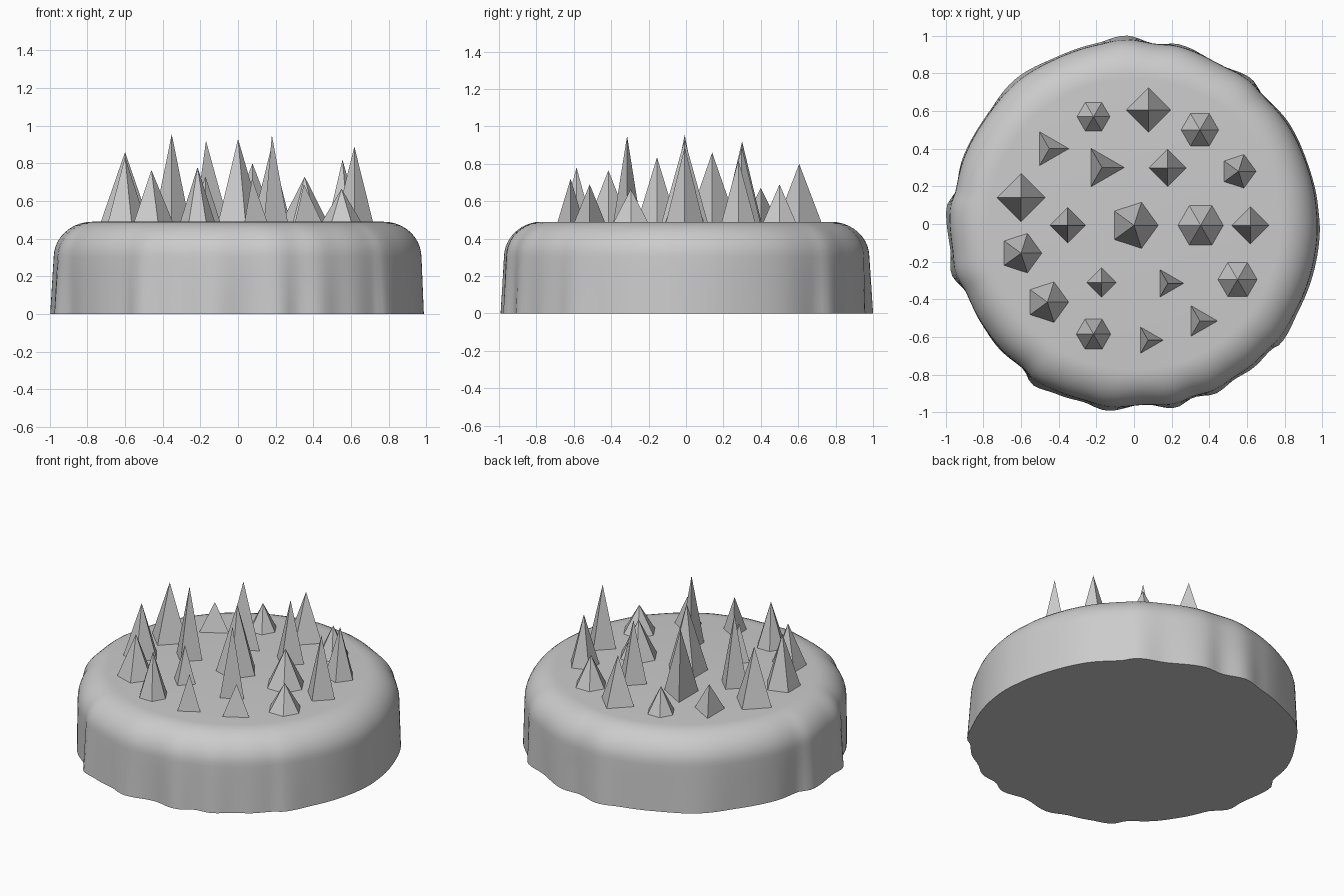
import bpy
import bmesh
from math import sin, cos, pi, radians

old = bpy.data.objects.get("Cube")
if old:
    bpy.data.objects.remove(old, do_unlink=True)

TOP_Z = 0.49          # height of the flat top
SHOULDER = 0.19       # radius of the rounded shoulder
WALL = 0.965          # wall radius without the ripples
SEGMENTS = 180

stone = bpy.data.materials.new("plain grey")
stone.use_nodes = True
grey = (0.6, 0.6, 0.6, 1)
stone.diffuse_color = grey
stone.node_tree.nodes["Principled BSDF"].inputs["Base Color"].default_value = grey

# Ripples of the foot: angle in degrees, bulge in thousandths
RIPPLES = [
    (6, 17), (19, 12), (33, 17), (45, 4), (51, 27), (62, -4), (76, 19),
    (83, -2), (93, 37), (102, 15), (114, 13), (129, 30), (145, 7), (159, 10),
    (169, -3), (175, 35), (188, 20), (195, 41), (203, -5), (213, 3), (223, 11),
    (232, 3), (238, 45), (246, 27), (254, 18), (261, 37), (273, -6), (283, 35),
    (289, 9), (296, 35), (303, 18), (310, 28), (317, 22), (321, 41), (333, 23),
    (343, 23), (357, 23), (366, 17),
]


def ripple(angle):
    """Eased blend between neighbouring ripple points."""
    if angle < RIPPLES[0][0]:
        angle += 360
    for (a, low), (b, high) in zip(RIPPLES, RIPPLES[1:]):
        if a <= angle <= b:
            blend = (1 - cos(pi * (angle - a) / (b - a))) / 2
            return (low + (high - low) * blend) / 1000
    return 0


def finish(obj, name):
    obj.name = name
    obj.data.name = name
    obj.data.materials.append(stone)


def build_body():
    # Profile rows: radius, height, share of the ripple
    spring = TOP_Z - SHOULDER
    rows = [(WALL, spring * i / 4, 1 - 0.55 * i / 4) for i in range(5)]
    for i in range(1, 11):
        t = i / 10 * pi / 2
        rows.append((WALL - SHOULDER * (1 - cos(t)),
                     spring + SHOULDER * sin(t), 0.45 * cos(t)))

    bm = bmesh.new()
    rings = []
    for radius, z, share in rows:
        ring = []
        for i in range(SEGMENTS):
            angle = 360 * i / SEGMENTS
            r = radius + share * ripple(angle)
            ring.append(bm.verts.new((r * cos(radians(angle)),
                                      r * sin(radians(angle)), z)))
        rings.append(ring)
    for lower, upper in zip(rings, rings[1:]):
        for i in range(SEGMENTS):
            j = (i + 1) % SEGMENTS
            bm.faces.new((lower[i], lower[j], upper[j], upper[i]))
    bm.faces.new(rings[-1])
    bm.faces.new(rings[0][::-1])

    mesh = bpy.data.meshes.new("body")
    bm.to_mesh(mesh)
    bm.free()
    body = bpy.data.objects.new("body", mesh)
    bpy.context.collection.objects.link(body)
    finish(body, "rippled_base")
    bpy.ops.object.select_all(action="DESELECT")
    body.select_set(True)
    bpy.context.view_layer.objects.active = body
    bpy.ops.object.shade_smooth_by_angle(angle=radians(40))


def build_spike(name, sides, x, y, radius, tip):
    sink = 0.005
    depth = tip - TOP_Z + sink
    bpy.ops.mesh.primitive_cone_add(
        vertices=sides, radius1=radius, radius2=0, depth=depth,
        location=(x, y, tip - depth / 2), rotation=(0, 0, -pi / 2))
    finish(bpy.context.object, name)


# Spikes grouped by number of sides: x, y, radius, tip height
SPIKES = {
    3: [(-.45, .4, .107, .67), (-.17, .3, .12, .92), (.18, -.315, .085, .95),
        (.35, -.515, .096, .69), (.075, -.617, .082, .72)],
    4: [(.077, .605, .12, .8), (.178, .298, .1, .89), (-.6, .14, .13, .86),
        (-.352, -.007, .095, .955), (.618, -.007, .1, .89),
        (-.173, -.31, .08, .73)],
    5: [(.555, .28, .095, .82), (0, -.007, .13, .93), (-.6, -.155, .112, .835),
        (-.46, -.415, .115, .765)],
    6: [(-.215, .57, .09, .66), (.35, .5, .102, .69), (.354, -.007, .123, .73),
        (.55, -.295, .107, .665), (-.215, -.585, .093, .78)],
}
NAMES = {3: "three", 4: "four", 5: "five", 6: "six"}

build_body()
for sides, group in SPIKES.items():
    for number, place in enumerate(group, 1):
        build_spike(f"{NAMES[sides]}_sided_spike_{number}", sides, *place)
